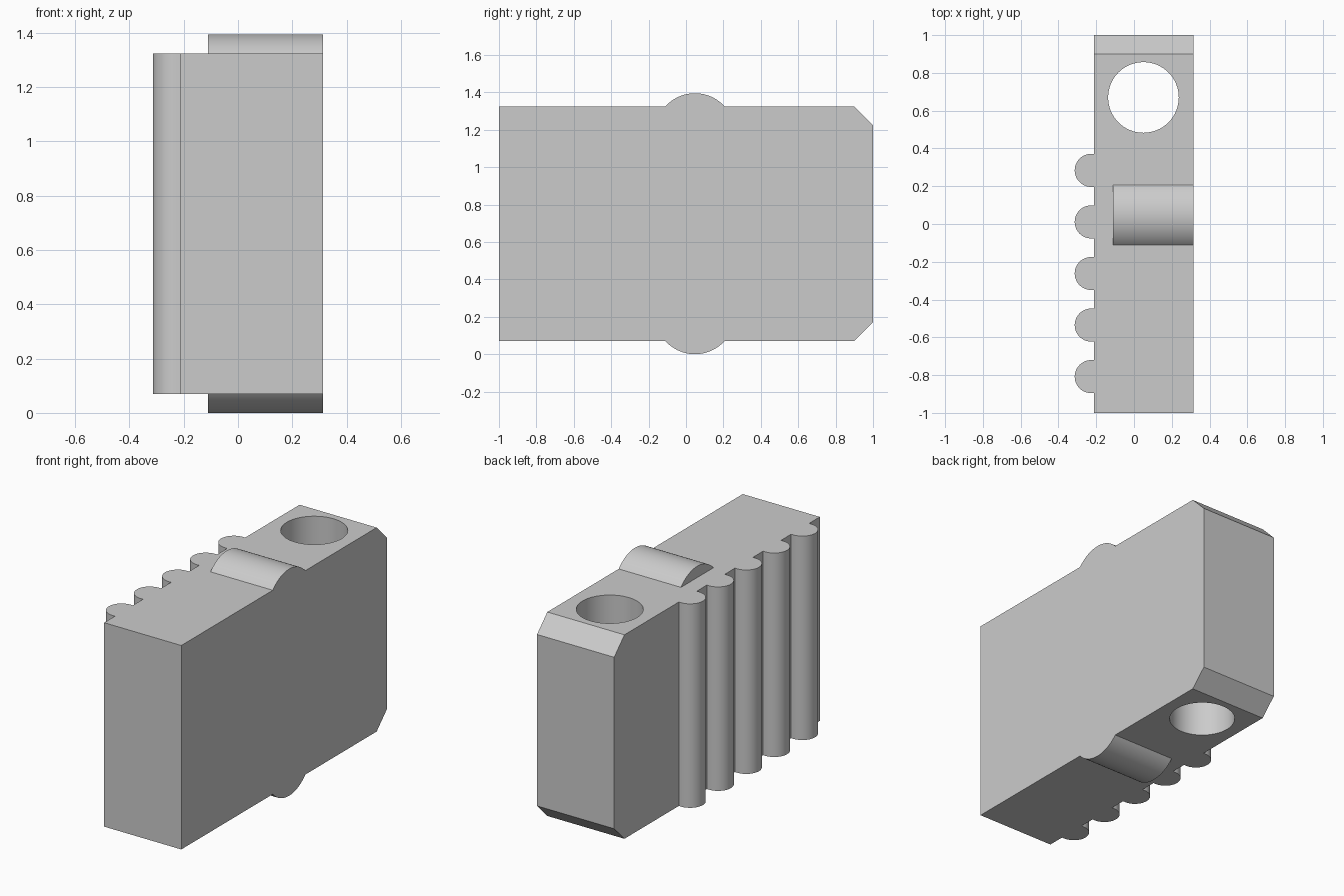
import bpy, bmesh
from math import sin, cos, pi, asin
from mathutils import Vector

if "Cube" in bpy.data.objects:
    bpy.data.objects.remove(bpy.data.objects["Cube"])

X0, X1 = -0.211, 0.314        # body thickness
Z0, Z1 = 0.07, 1.325          # body bottom and top
CHAMFER = 0.1


def arc(cx, cy, r, a0, a1, n):
    return [(cx + r * cos(a0 + (a1 - a0) * i / n),
             cy + r * sin(a0 + (a1 - a0) * i / n)) for i in range(n + 1)]


def prism(name, points, sweep):
    """Closed solid made by sweeping a flat 3D outline."""
    bm = bmesh.new()
    face = bm.faces.new([bm.verts.new(p) for p in points])
    top = bmesh.ops.extrude_face_region(bm, geom=[face])["geom"]
    bmesh.ops.translate(bm, vec=Vector(sweep),
                        verts=[v for v in top if isinstance(v, bmesh.types.BMVert)])
    bmesh.ops.recalc_face_normals(bm, faces=bm.faces)
    mesh = bpy.data.meshes.new(name)
    bm.to_mesh(mesh)
    bm.free()
    obj = bpy.data.objects.new(name, mesh)
    bpy.context.collection.objects.link(obj)
    return obj


def smooth(obj):
    bpy.ops.object.select_all(action='DESELECT')
    obj.select_set(True)
    bpy.context.view_layer.objects.active = obj
    bpy.ops.object.shade_smooth_by_angle(angle=pi / 6)


# Body outline with five rounded grip ribs along the -x side
rib_r = 0.0875
outline = [(X0, -1), (X1, -1), (X1, 1), (X0, 1)]
for i in range(5):
    y = 0.284 - i * 0.273
    outline.append((X0, y + rib_r))
    outline += arc(-0.314 + rib_r, y, rib_r, pi / 2, 3 * pi / 2, 24)
    outline.append((X0, y - rib_r))
body = prism("ribbed_body", [(x, y, Z0) for x, y in outline], (0, 0, Z1 - Z0))

# Chamfers along the top and bottom edges of the back end
bm = bmesh.new()
bm.from_mesh(body.data)
edges = [e for e in bm.edges
         if all(v.co.y > 0.999 for v in e.verts)
         and abs(e.verts[0].co.z - e.verts[1].co.z) < 0.001]
bmesh.ops.bevel(bm, geom=edges, offset=CHAMFER, segments=1,
                affect='EDGES', offset_type='OFFSET')
bm.to_mesh(body.data)
bm.free()

# Vertical through hole
bpy.ops.mesh.primitive_cylinder_add(vertices=64, radius=0.187, depth=3,
                                    location=(0.05, 0.67, 0.7))
cutter = bpy.context.object
cutter.name = "hole_cutter"
cut = body.modifiers.new("hole", 'BOOLEAN')
cut.operation = 'DIFFERENCE'
cut.solver = 'EXACT'
cut.object = cutter
bpy.context.view_layer.objects.active = body
bpy.ops.object.modifier_apply(modifier=cut.name)
bpy.data.objects.remove(cutter)
smooth(body)

# Rounded detent bumps on the top and bottom
half, rise = 0.158, 0.07
r = (half ** 2 + rise ** 2) / (2 * rise)
a = asin(half / r)
profile = arc(0.048, rise - r, r, pi / 2 - a, pi / 2 + a, 32)
for name, base, s in (("top_bump", Z1, 1), ("bottom_bump", Z0, -1)):
    smooth(prism(name, [(-0.11, y, base + s * h) for y, h in profile],
                 (X1 + 0.11, 0, 0)))
